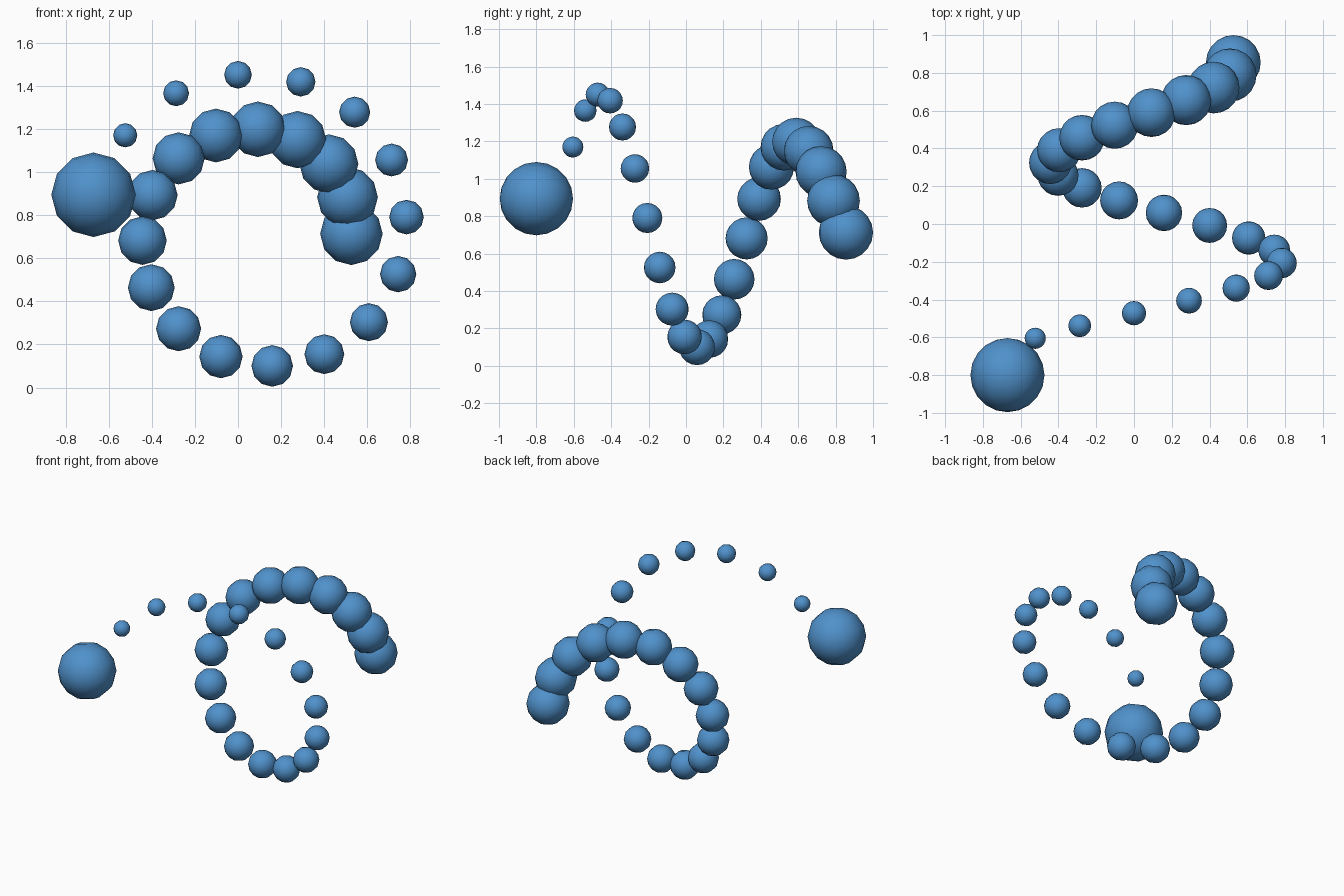
import bpy
import math

if "Cube" in bpy.data.objects:
    bpy.data.objects.remove(bpy.data.objects["Cube"])

blue = bpy.data.materials.new("blue")
blue.diffuse_color = (0.08, 0.285, 0.6, 1)
blue.use_nodes = True
blue.node_tree.nodes["Principled BSDF"].inputs["Base Color"].default_value = blue.diffuse_color


def ball(name, centre, radius):
    # Sphere with its poles along the y axis
    bpy.ops.mesh.primitive_uv_sphere_add(segments=12, ring_count=10, radius=radius,
                                         location=centre,
                                         rotation=(math.pi / 2, 0, 0))
    obj = bpy.context.object
    obj.name = name
    obj.data.materials.append(blue)
    bpy.ops.object.shade_smooth()


# Large ball at the front end
ball("end_ball", (-0.67, -0.80, 0.894), 0.196)

# Spiral of beads: winds 1.4 turns inwards while the beads grow
COUNT = 23
for i in range(COUNT):
    t = i / (COUNT - 1)
    angle = math.radians(144 - 504 * t)
    reach = 0.7775 - 0.3575 * t
    centre = (0.106 + reach * math.cos(angle),
              -0.605 + 1.46 * t,
              0.713 + reach * math.sin(angle))
    ball(f"spiral_bead_{i + 1}", centre, 0.056 + 0.089 * t)
